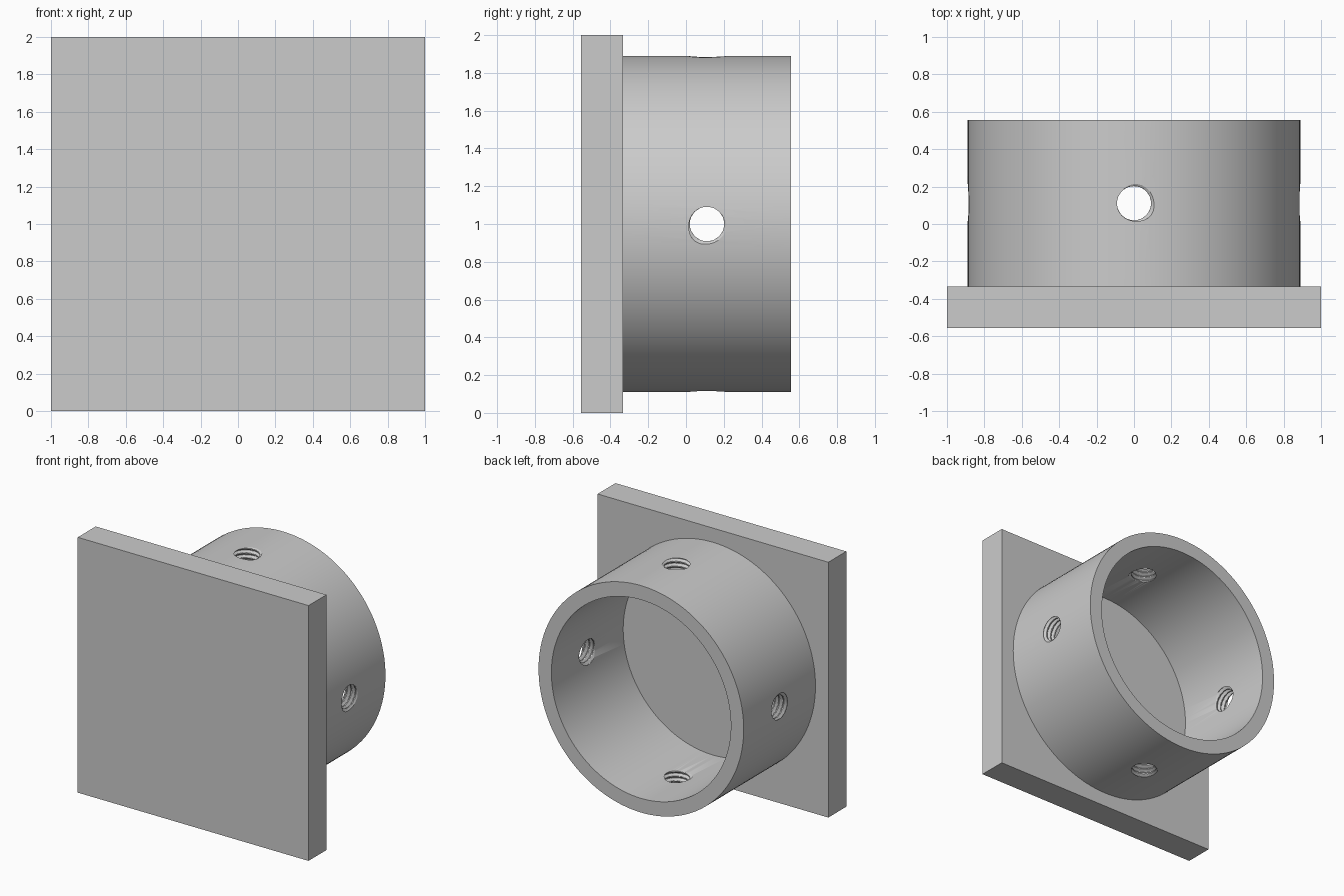
import bpy
import bmesh
from math import pi, cos, sin, radians
from mathutils import Matrix, Vector

MM = 1 / 27                # one millimetre in model units
PLATE, THICK = 54, 6       # square plate, side and thickness
OUTER, INNER = 24, 21      # tube radii
DEPTH = 30                 # plate plus tube
MAJOR, MINOR = 3.0, 2.459  # threaded hole radii, pitch of one millimetre
SEGS, ROWS = 32, 16        # thread steps per turn and per pitch
FRONT = -DEPTH / 2
HOLE_Y = FRONT + THICK + 12

cube = bpy.data.objects.get("Cube")
if cube:
    bpy.data.objects.remove(cube)

grey = bpy.data.materials.new("light grey")
grey.use_nodes = True
grey.diffuse_color = (0.6, 0.6, 0.6, 1)
grey.node_tree.nodes["Principled BSDF"].inputs["Base Color"].default_value = (0.6, 0.6, 0.6, 1)


def finish(bm, name):
    """Turn a millimetre bmesh centred on the tube axis into an object."""
    bmesh.ops.recalc_face_normals(bm, faces=bm.faces)
    bm.transform(Matrix.Translation((0, 0, 1)) @ Matrix.Scale(MM, 4))
    mesh = bpy.data.meshes.new(name)
    bm.to_mesh(mesh)
    bm.free()
    obj = bpy.data.objects.new(name, mesh)
    bpy.context.collection.objects.link(obj)
    mesh.materials.append(grey)
    return obj


def thread_radius(angle, z):
    """Flat-topped sixty degree thread rising one pitch per turn."""
    turn = z - OUTER - (angle - radians(20)) / (2 * pi)
    off = abs(turn - round(turn))
    t = min(max((off - 1 / 16) / (3 / 8 - 1 / 16), 0), 1)
    return MAJOR + (MINOR - MAJOR) * t


def add_thread(bm, matrix):
    """Closed threaded rod through the wall, along local z."""
    rings = []
    for i in range((OUTER - INNER + 2) * ROWS + 1):
        z = INNER - 1 + i / ROWS
        ring = []
        for j in range(SEGS):
            a = 2 * pi * j / SEGS
            r = thread_radius(a, z)
            ring.append(bm.verts.new(matrix @ Vector((r * cos(a), r * sin(a), z))))
        rings.append(ring)
    for low, high in zip(rings, rings[1:]):
        for j in range(SEGS):
            k = (j + 1) % SEGS
            bm.faces.new((low[j], low[k], high[k], high[j]))
    bm.faces.new(rings[0][::-1])
    bm.faces.new(rings[-1])


# Square base plate
bm = bmesh.new()
bmesh.ops.create_cube(bm, size=1)
bm.transform(Matrix.Translation((0, FRONT + THICK / 2, 0))
             @ Matrix.Diagonal((PLATE, THICK, PLATE, 1)))
finish(bm, "base_plate")

# Tube: a rectangular wall section spun around the y axis
bm = bmesh.new()
start, end = FRONT + THICK - 0.1, -FRONT
section = [(INNER, start), (OUTER, start), (OUTER, end), (INNER, end)]
verts = [bm.verts.new((r, y, 0)) for r, y in section]
edges = [bm.edges.new((verts[i], verts[(i + 1) % 4])) for i in range(4)]
bmesh.ops.spin(bm, geom=verts + edges, cent=(0, 0, 0), axis=(0, 1, 0),
               angle=2 * pi, steps=128, use_merge=True)
bmesh.ops.remove_doubles(bm, verts=bm.verts, dist=0.001)
tube = finish(bm, "tube")

# Four threaded screw holes, a quarter turn apart
bm = bmesh.new()
for quarter in range(4):
    add_thread(bm, Matrix.Translation((0, HOLE_Y, 0))
               @ Matrix.Rotation(quarter * pi / 2, 4, "Y"))
cutter = finish(bm, "screw_hole_cutter")
cutter.hide_render = True

cut = tube.modifiers.new("screw_holes", "BOOLEAN")
cut.operation = "DIFFERENCE"
cut.solver = "EXACT"
cut.object = cutter
bpy.ops.object.select_all(action="DESELECT")
bpy.context.view_layer.objects.active = tube
tube.select_set(True)
bpy.ops.object.modifier_apply(modifier=cut.name)
bpy.data.objects.remove(cutter)
bpy.ops.object.shade_smooth_by_angle(angle=radians(30))
